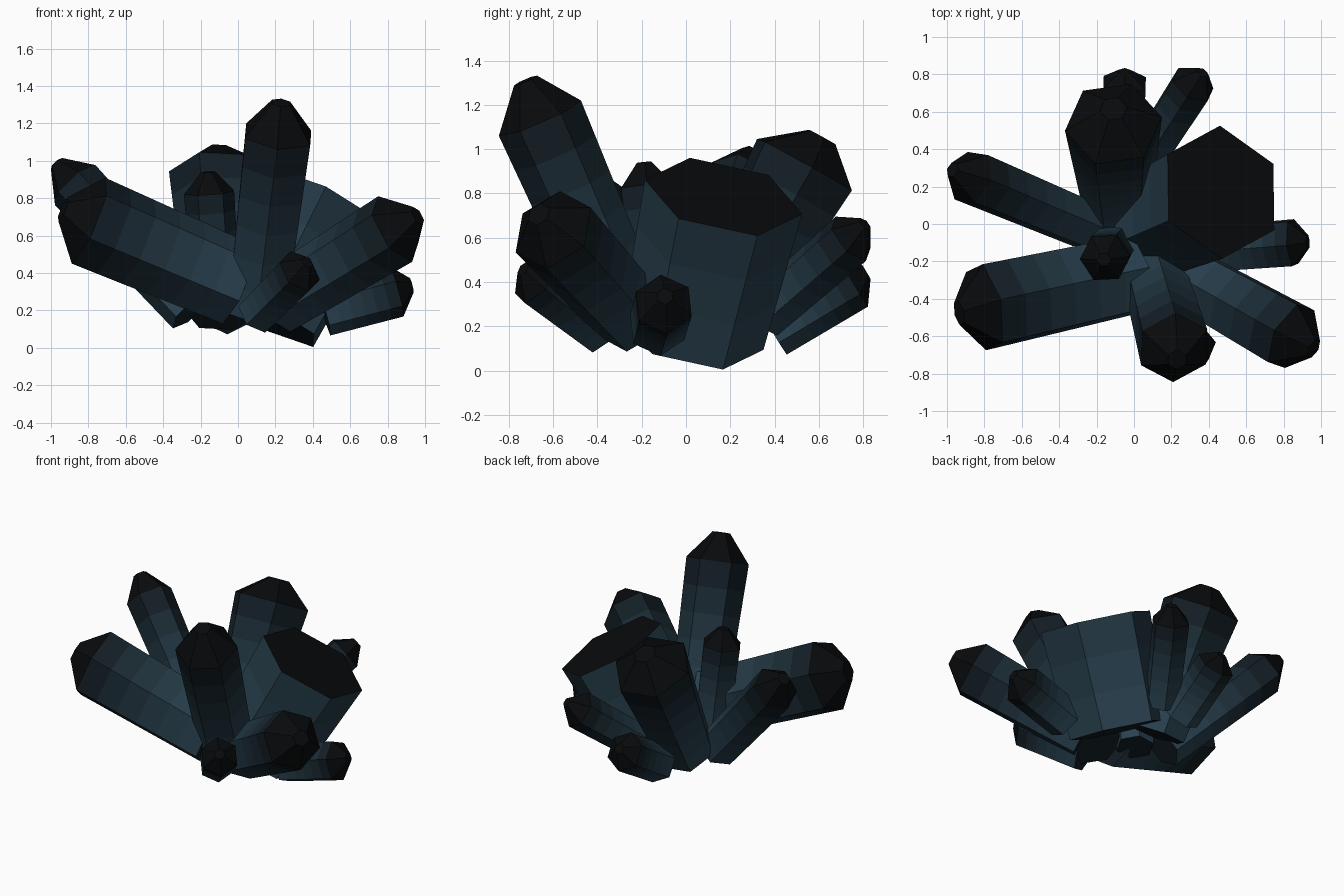
import bpy, bmesh, math
from mathutils import Vector

if "Cube" in bpy.data.objects:
    bpy.data.objects.remove(bpy.data.objects["Cube"])

# Colour fades from teal at the root to near black at the tip
ROOT, TIP = Vector((0.022, 0.054, 0.080)), Vector((0.0025, 0.003, 0.0035))
BANDS = 6
MATS = []
for n in range(BANDS + 1):
    m = bpy.data.materials.new(f"teal_fade_{n}")
    m.diffuse_color = (*ROOT.lerp(TIP, (n / BANDS) ** 1.2), 1)
    m.use_nodes = True
    m.node_tree.nodes["Principled BSDF"].inputs["Base Color"].default_value = m.diffuse_color
    MATS.append(m)


def crystal(name, base, shoulder, tip, r, taper=0.9, twist=0):
    """Six-sided prism from base to shoulder, then a blunt point (tip=None leaves it flat)."""
    base, shoulder = Vector(base), Vector(shoulder)
    axis = (shoulder - base).normalized()
    side = axis.cross(Vector((0, 0, 1))).normalized()
    up = side.cross(axis)
    bm = bmesh.new()

    def ring(c, rad):
        out = []
        for i in range(6):
            a = math.radians(60 * i + twist)
            out.append(bm.verts.new(c + rad * (math.cos(a) * up + math.sin(a) * side)))
        return out

    # colour bands along the shaft
    rings = [ring(base.lerp(shoulder, n / BANDS), r * (taper + (1 - taper) * n / BANDS))
             for n in range(BANDS + 1)]
    if tip:
        rings.append(ring(Vector(tip), r * 0.28))
    for k in range(len(rings) - 1):
        for i in range(6):
            j = (i + 1) % 6
            f = bm.faces.new((rings[k][i], rings[k][j], rings[k + 1][j], rings[k + 1][i]))
            # the broken crystal keeps a lighter shaft
            f.material_index = k if tip else k // 2
    bm.faces.new(rings[0][::-1]).material_index = BANDS - 1
    bm.faces.new(rings[-1]).material_index = BANDS
    bmesh.ops.recalc_face_normals(bm, faces=bm.faces)
    me = bpy.data.meshes.new(name)
    bm.to_mesh(me)
    bm.free()
    for m in MATS:
        me.materials.append(m)
    bpy.context.collection.objects.link(bpy.data.objects.new(name, me))


# Large crystals
crystal("broken_crystal", (0.15, 0.03, 0.163), (0.465, 0.17, 0.785), None, 0.364, 0.9, 4)
crystal("left_crystal", (0.0, -0.27, 0.34), (-0.80, -0.445, 0.68),
        (-0.935, -0.475, 0.74), 0.25, 0.92, 5)
crystal("tall_front_crystal", (0.10, -0.25, 0.20), (0.215, -0.66, 1.14),
        (0.23, -0.725, 1.31), 0.202, 0.87, -16)
crystal("back_crystal", (-0.09, 0.12, 0.18), (-0.11, 0.535, 0.93),
        (-0.11, 0.615, 1.055), 0.262, 0.72, 36)
crystal("front_right_crystal", (0.20, -0.24, 0.24), (0.84, -0.60, 0.635),
        (0.96, -0.665, 0.705), 0.20, 0.88, 5)

# Medium and small crystals
crystal("back_left_crystal", (-0.25, -0.01, 0.20), (-0.87, 0.25, 0.87),
        (-0.97, 0.29, 0.985), 0.153, 0.9, 10)
crystal("upright_crystal", (-0.11, -0.12, 0.20), (-0.155, -0.18, 0.83),
        (-0.16, -0.19, 0.94), 0.135, 0.92, 10)
crystal("small_front_crystal", (0.10, -0.38, 0.18), (0.33, -0.68, 0.41),
        (0.37, -0.735, 0.46), 0.126, 0.92, 5)
crystal("small_right_crystal", (0.46, -0.13, 0.195), (0.85, -0.10, 0.30),
        (0.93, -0.095, 0.335), 0.138, 0.97, 5)
crystal("small_back_crystal", (-0.06, 0.39, 0.18), (-0.05, 0.755, 0.40),
        (-0.05, 0.815, 0.445), 0.13, 0.97, 0)
crystal("back_right_crystal", (0.06, 0.35, 0.25), (0.315, 0.745, 0.595),
        (0.365, 0.81, 0.66), 0.125, 0.92, 5)
